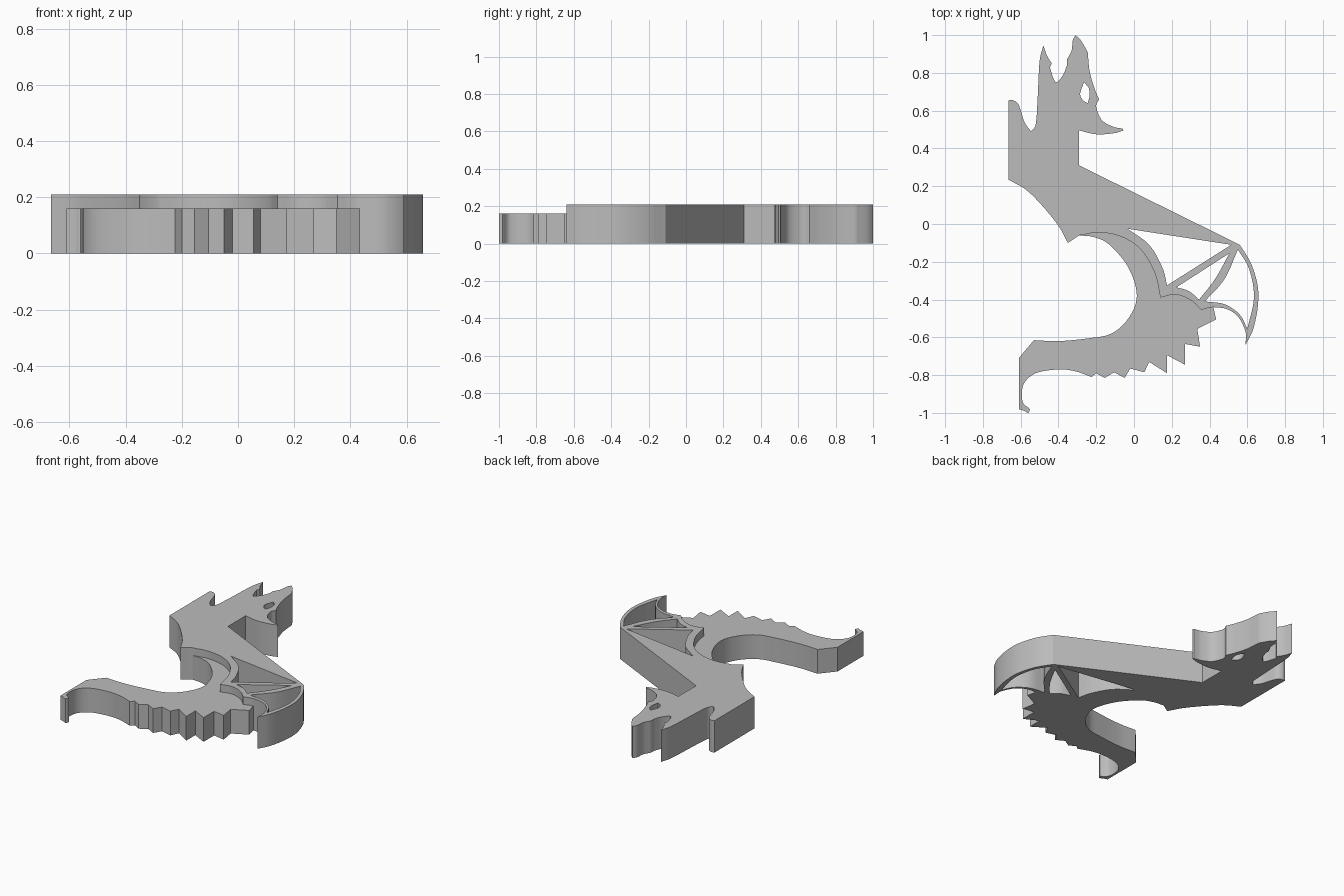
import bpy
import bmesh
from mathutils import Vector

UNIT = 0.01  # outline points are in hundredths
BODY_HEIGHT, TAIL_HEIGHT = 0.21, 0.16

cube = bpy.data.objects.get("Cube")
if cube:
    bpy.data.objects.remove(cube, do_unlink=True)

stone = bpy.data.materials.new("plain grey")
stone.use_nodes = True
grey = (0.5, 0.5, 0.5, 1)
stone.diffuse_color = grey
stone.node_tree.nodes["Principled BSDF"].inputs["Base Color"].default_value = grey


def smooth(*points, steps=7):
    """Smooth open run through the points."""
    p = [Vector(q) for q in points]
    p = [2 * p[0] - p[1]] + p + [2 * p[-1] - p[-2]]
    run = []
    for a, b, c, d in zip(p, p[1:], p[2:], p[3:]):
        for i in range(steps):
            t = i / steps
            run.append(b + (c - a) * t / 2
                       + (a - 2.5 * b + 2 * c - d / 2) * t ** 2
                       + (1.5 * (b - c) + (d - a) / 2) * t ** 3)
    return run + [p[-2]]


def sharp(*points):
    """Straight-edged run with a corner at every point."""
    return [Vector(q) for q in points]


def outline(*runs):
    """Join runs into one closed loop, dropping repeated points."""
    loop = []
    for point in (q for run in runs for q in run):
        if not loop or (point - loop[-1]).length > 0.05:
            loop.append(point)
    if (loop[0] - loop[-1]).length < 0.05:
        loop.pop()
    return loop


def plate(name, height, *loops):
    """Fill the first loop, cut the others as holes, and thicken upward."""
    curve = bpy.data.curves.new(name + " profile", "CURVE")
    curve.dimensions = "2D"
    curve.fill_mode = "BOTH"
    curve.extrude = height / 2
    for loop in loops:
        spline = curve.splines.new("POLY")
        spline.points.add(len(loop) - 1)
        for target, q in zip(spline.points, loop):
            target.co = (q.x * UNIT, q.y * UNIT, 0, 1)
        spline.use_cyclic_u = True
    helper = bpy.data.objects.new(name + " profile", curve)
    bpy.context.scene.collection.objects.link(helper)
    graph = bpy.context.evaluated_depsgraph_get()
    mesh = bpy.data.meshes.new_from_object(helper.evaluated_get(graph))
    bpy.data.objects.remove(helper, do_unlink=True)

    bm = bmesh.new()
    bm.from_mesh(mesh)
    bmesh.ops.remove_doubles(bm, verts=bm.verts, dist=0.0002)
    bmesh.ops.translate(bm, verts=bm.verts, vec=(0, 0, height / 2))
    bmesh.ops.recalc_face_normals(bm, faces=bm.faces)
    bm.to_mesh(mesh)
    bm.free()
    mesh.name = name
    mesh.materials.clear()
    mesh.materials.append(stone)

    part = bpy.data.objects.new(name, mesh)
    bpy.context.scene.collection.objects.link(part)
    bpy.ops.object.select_all(action="DESELECT")
    part.select_set(True)
    bpy.context.view_layer.objects.active = part
    bpy.ops.object.shade_smooth_by_angle(angle=0.5)
    return part


# Seams shared by the wing membrane and the tail
outer_scallop = smooth((59, -64), (59, -57), (55, -49), (49, -45), (42, -44))
scallop_end = smooth((42, -44), (39, -44.5), (35.5, -45.5))
inner_scallop = smooth((35.5, -45.5), (31, -41), (25, -38), (20, -37.5), (14, -39))
belly_seam = smooth((14, -39), (11, -26), (4, -14), (-6, -7), (-18, -4.5), (-29, -6))

# Head, neck and wing frame
neck_spike = smooth((-66.5, 65.5), (-64, 65.5), (-61, 63), (-58, 54), (-54.5, 49))
back_ear = smooth((-54.5, 49), (-52, 53), (-51, 67), (-50, 86), (-48, 94.5))
ear_gap = (smooth((-48, 94.5), (-46, 89), (-43.5, 85)) + sharp((-44.5, 83))
           + smooth((-44.5, 83), (-43, 78), (-41, 75), (-37.5, 79), (-35.5, 84)))
front_ear = (smooth((-35.5, 87), (-33, 92), (-32.5, 97), (-31, 100))
             + smooth((-31, 100), (-28, 97), (-24.5, 91)))
brow = smooth((-24.5, 91), (-23.5, 81), (-21, 72), (-18.5, 66))
snout = smooth((-18.5, 66), (-20, 62), (-17, 55), (-11, 51.5), (-6, 50.5))
jaw = smooth((-5.5, 49.5), (-11, 48), (-20, 47.5), (-29, 49.5))
wing_bone = sharp((-29, 31), (56, -11))
wing_tip = smooth((56, -11), (62, -21), (65.5, -33), (65.5, -44), (63, -56), (59, -64))
chest = smooth((-35, -10), (-40, -1), (-48, 9), (-57, 18), (-66.5, 23.5))

# Openings through the plate
eye = outline(smooth((-26.5, 75), (-24, 72), (-23.5, 68), (-24.5, 64)),
              smooth((-24.5, 64), (-27, 65.5), (-28.5, 69), (-26.5, 75)))
first_panel = outline(sharp((-3.5, -2.5), (51.5, -11)),
                      smooth((17.5, -32.5), (15, -23), (8, -11), (-3.5, -2.5)))
second_panel = outline(smooth((50.5, -15.5), (43, -29), (34.5, -40)),
                       smooth((34.5, -40), (29, -35.5), (22.5, -33.5)))
third_panel = outline(smooth((55, -13.5), (61, -24), (63.5, -39), (60, -55.5)),
                      smooth((60, -55.5), (56, -48), (48, -42.5), (37.5, -41)),
                      smooth((37.5, -41), (48, -29), (55, -13.5)))

plate("head_and_wing", BODY_HEIGHT,
      outline(neck_spike, back_ear, ear_gap, front_ear, brow, snout, jaw, wing_bone,
              wing_tip, outer_scallop, scallop_end, inner_scallop, belly_seam, chest),
      eye, first_panel, second_panel, third_panel)

# Lower body and tail
belly = smooth((-29, -6), (-21, -7), (-13, -11), (-3, -23), (1.5, -38), (-3, -50),
               (-12, -58), (-24, -60.5), (-40, -62), (-53, -61.5))
tail_end = sharp((-61, -71), (-61, -98)) + smooth((-61, -98), (-58, -99), (-56, -100),
                                                 (-55, -98))
tail_hook = smooth((-55, -98), (-59, -94), (-58.5, -85), (-52, -79), (-40, -77),
                   (-31, -78), (-22.5, -81))
back_spines = sharp((-20, -79), (-15.5, -81.5), (-10.5, -78.5), (-5, -81.5), (-2, -76.5),
                    (5.5, -78.5), (8, -73), (17.5, -79), (17.5, -69.5), (27, -74.5),
                    (27, -63.5), (35, -65), (33.5, -55.5), (43.5, -50.5))
plate("lower_body_and_tail", TAIL_HEIGHT,
      outline(scallop_end, inner_scallop, belly_seam, belly, tail_end, tail_hook,
              back_spines))
